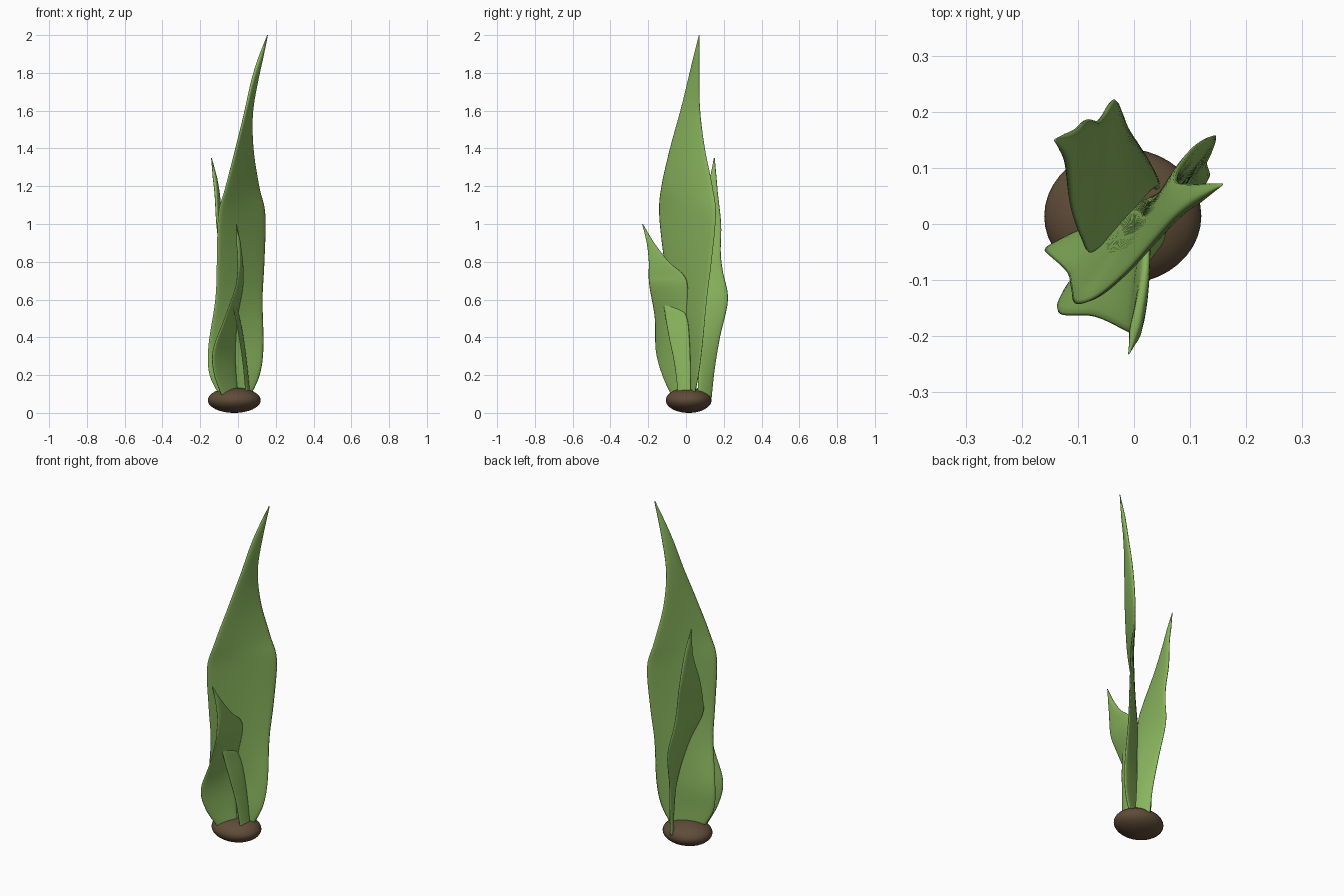
import bpy, bmesh, math
from mathutils import Vector


def material(name, color):
    m = bpy.data.materials.new(name)
    m.diffuse_color = (*color, 1)
    return m


GREEN = material("leaf green", (0.25, 0.46, 0.11))
BROWN = material("soil brown", (0.115, 0.072, 0.04))


def spline(rows, steps):
    """Catmull-Rom interpolation through rows of numbers."""
    out = []
    n = len(rows)
    for i in range(n - 1):
        p = [rows[min(max(i + k, 0), n - 1)] for k in (-1, 0, 1, 2)]
        for s in range(steps):
            t = s / steps
            out.append([0.5 * (2 * b + (c - a) * t + (2 * a - 5 * b + 4 * c - d) * t * t
                               + (3 * b - a - 3 * c + d) * t ** 3) for a, b, c, d in zip(*p)])
    out.append(list(rows[-1]))
    return out


def leaf(name, rows, thick=0.011, sides=24):
    """Loft a thin rounded blade; each row is z, left edge x y, right edge x y."""
    bm = bmesh.new()
    rings = []
    for z, xl, yl, xr, yr in spline(rows, 6):
        a, b = Vector((xl, yl, z)), Vector((xr, yr, z))
        mid, half = (a + b) / 2, (b - a) / 2
        normal = Vector((half.y, -half.x, 0)).normalized()
        th = min(thick, half.length * 0.6)
        ring = []
        for k in range(sides):
            ang = 2 * math.pi * k / sides
            s = math.sin(ang)
            bulge = math.copysign(abs(s) ** 0.7, s)
            ring.append(bm.verts.new(mid + half * math.cos(ang) + normal * th * bulge))
        rings.append(ring)
    for r0, r1 in zip(rings, rings[1:]):
        for k in range(sides):
            j = (k + 1) % sides
            bm.faces.new((r0[k], r0[j], r1[j], r1[k]))
    bm.faces.new(rings[0][::-1])
    bm.faces.new(rings[-1])
    bmesh.ops.recalc_face_normals(bm, faces=bm.faces)
    for f in bm.faces:
        f.smooth = True
    mesh = bpy.data.meshes.new(name)
    bm.to_mesh(mesh)
    bm.free()
    mesh.materials.append(GREEN)
    ob = bpy.data.objects.new(name, mesh)
    bpy.context.collection.objects.link(ob)


# Tall central blade
leaf("tall_leaf", [
    (0.08, -0.09, -0.02, 0.06, 0.04),
    (0.20, -0.15, -0.045, 0.115, 0.065),
    (0.35, -0.157, -0.05, 0.135, 0.085),
    (0.60, -0.12, -0.085, 0.13, 0.11),
    (0.80, -0.112, -0.115, 0.14, 0.135),
    (1.05, -0.104, -0.142, 0.145, 0.158),
    (1.20, -0.065, -0.13, 0.112, 0.14),
    (1.40, -0.012, -0.085, 0.08, 0.10),
    (1.60, 0.038, -0.03, 0.077, 0.075),
    (1.80, 0.085, 0.02, 0.112, 0.07),
    (2.00, 0.155, 0.068, 0.158, 0.072)])

# Twisted front blade
leaf("front_leaf", [
    (0.08, -0.08, -0.07, 0.0, 0.0),
    (0.20, -0.125, -0.125, -0.01, 0.0),
    (0.33, -0.132, -0.16, -0.015, 0.0),
    (0.50, -0.07, -0.165, -0.005, 0.01),
    (0.66, -0.012, -0.192, 0.022, 0.01),
    (0.73, 0.0, -0.198, 0.024, -0.012),
    (0.80, 0.004, -0.197, 0.02, -0.09),
    (0.90, 0.0, -0.208, 0.006, -0.168),
    (1.00, -0.01, -0.232, -0.007, -0.228)])

# Leaning back blade
leaf("back_leaf", [
    (0.08, 0.045, 0.06, 0.0, 0.135),
    (0.22, 0.038, 0.065, -0.005, 0.15),
    (0.40, 0.02, 0.05, -0.02, 0.18),
    (0.60, -0.022, 0.0, -0.035, 0.222),
    (0.75, -0.073, -0.05, -0.055, 0.195),
    (0.85, -0.09, -0.03, -0.066, 0.184),
    (1.00, -0.11, 0.03, -0.085, 0.186),
    (1.18, -0.12, 0.11, -0.105, 0.167),
    (1.35, -0.142, 0.148, -0.139, 0.152)])

# Small blade at the front right
leaf("small_leaf", [
    (0.08, 0.045, -0.04, 0.062, 0.025),
    (0.25, 0.03, -0.06, 0.045, 0.024),
    (0.40, 0.008, -0.09, 0.026, 0.018),
    (0.50, -0.01, -0.108, 0.006, 0.006),
    (0.545, -0.018, -0.114, -0.006, -0.025),
    (0.58, -0.028, -0.12, -0.026, -0.112)], thick=0.008)

# Flattened brown bulb at the foot
bpy.ops.mesh.primitive_uv_sphere_add(segments=40, ring_count=20, radius=1,
                                     location=(-0.02, 0.014, 0.067))
bulb = bpy.context.object
bulb.name = "bulb"
bulb.scale = (0.14, 0.121, 0.067)
bulb.data.materials.append(BROWN)
bpy.ops.object.shade_smooth()
